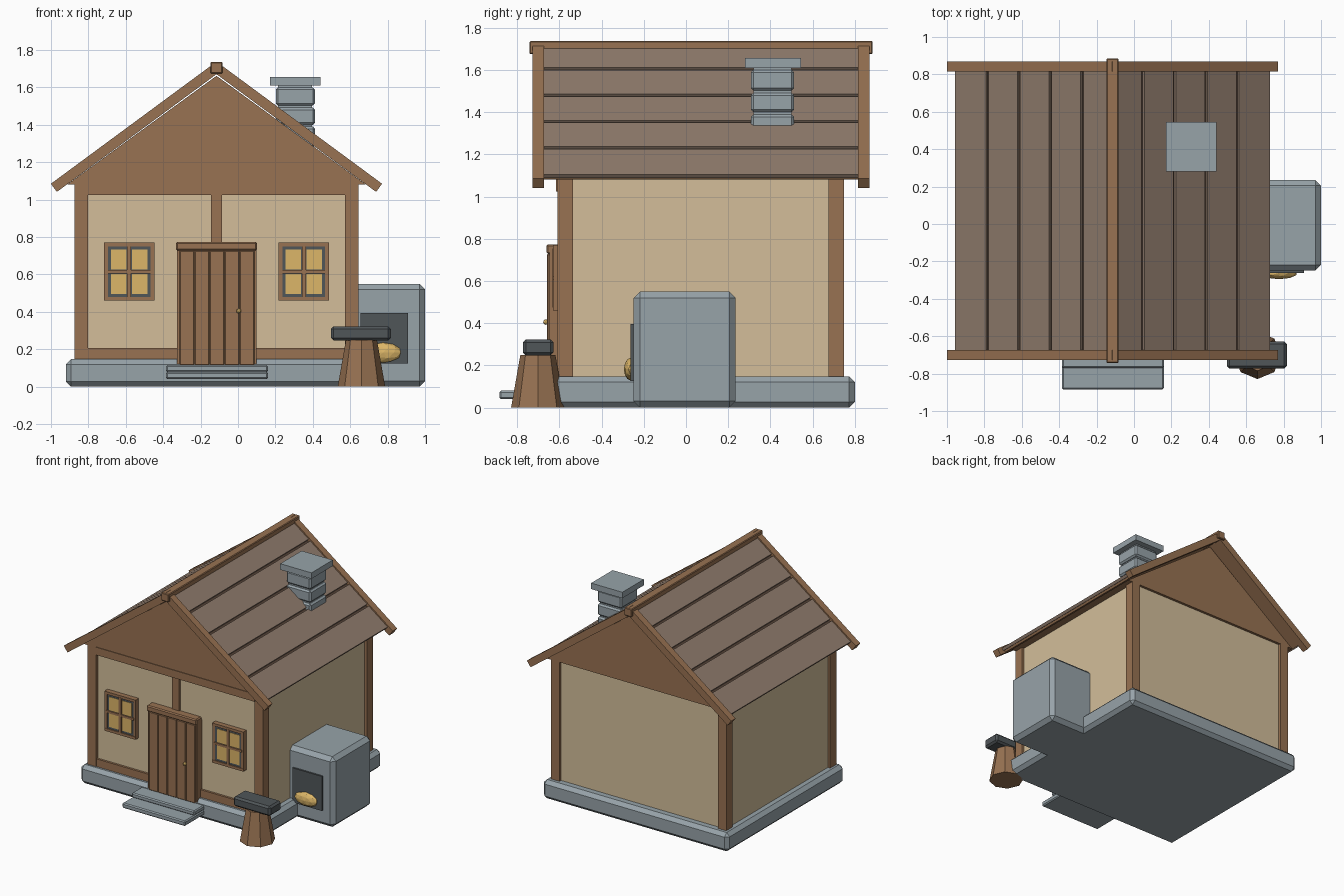
import bpy, bmesh, math
from mathutils import Matrix, Vector

if "Cube" in bpy.data.objects:
    bpy.data.objects.remove(bpy.data.objects["Cube"])


def mat(name, r, g, b):
    m = bpy.data.materials.new(name)
    lin = [((c / 255 + 0.055) / 1.055) ** 2.4 for c in (r, g, b)]
    m.diffuse_color = (*lin, 1)
    m.use_nodes = True
    m.node_tree.nodes["Principled BSDF"].inputs["Base Color"].default_value = m.diffuse_color
    return m


WOOD = mat("wood", 152, 114, 82)
PLASTER = mat("cream plaster", 211, 190, 154)
STONE = mat("grey stone", 151, 163, 169)
ROOF = mat("roof plank", 144, 124, 109)
GAP = mat("dark gap", 84, 66, 54)
IRON = mat("dark iron", 80, 86, 89)
GLOW = mat("warm yellow", 220, 182, 104)


def finish(name, bm, material):
    bmesh.ops.recalc_face_normals(bm, faces=bm.faces)
    me = bpy.data.meshes.new(name)
    bm.to_mesh(me)
    bm.free()
    me.materials.append(material)
    ob = bpy.data.objects.new(name, me)
    bpy.context.collection.objects.link(ob)
    return ob


def box(name, x, y, z, material, bevel=0):
    """Box from (min, max) ranges on each axis, with optional chamfer."""
    bm = bmesh.new()
    size = Vector((x[1] - x[0], y[1] - y[0], z[1] - z[0]))
    mid = Vector((sum(x) / 2, sum(y) / 2, sum(z) / 2))
    bmesh.ops.create_cube(bm, size=1, matrix=Matrix.Translation(mid) @ Matrix.Diagonal((*size, 1)))
    if bevel:
        bmesh.ops.bevel(bm, geom=bm.edges[:], offset=bevel, segments=1, affect='EDGES')
    return finish(name, bm, material)


def prism(name, pts, y0, y1, material):
    """Extrude an x-z outline along y."""
    bm = bmesh.new()
    a = [bm.verts.new((x, y0, z)) for x, z in pts]
    b = [bm.verts.new((x, y1, z)) for x, z in pts]
    n = len(pts)
    bm.faces.new(a)
    bm.faces.new(b)
    for i in range(n):
        bm.faces.new((a[i], a[(i + 1) % n], b[(i + 1) % n], b[i]))
    return finish(name, bm, material)


CX = -0.115          # house centre line
HW = 0.76            # half width over the posts
Y0, Y1 = -0.61, 0.75  # front and back of the posts
BASE, EAVE = 0.147, 1.08

# Foundation and steps
box("foundation", (-0.92, 0.69), (-0.65, 0.80), (0, BASE), STONE, 0.027)
box("lower_step", (-0.385, 0.16), (-0.885, -0.62), (0.04, 0.08), STONE, 0.008)
box("upper_step", (-0.385, 0.16), (-0.77, -0.62), (0.078, 0.115), STONE, 0.008)

# Walls and corner posts
box("walls", (CX - HW + 0.02, CX + HW - 0.02), (Y0 + 0.02, Y1 - 0.02), (BASE - 0.02, EAVE), PLASTER)
for sx, side in ((-1, "left"), (1, "right")):
    xs = sorted((CX + sx * HW, CX + sx * (HW - 0.073)))
    box(side + "_front_post", xs, (Y0, Y0 + 0.075), (BASE, EAVE), WOOD)
    box(side + "_back_post", xs, (Y1 - 0.075, Y1), (BASE, EAVE), WOOD)

# Front timber framing
box("sill_beam", (CX - 0.69, CX + 0.69), (Y0 + 0.003, Y0 + 0.05), (BASE, 0.207), WOOD)
box("top_beam", (CX - 0.69, CX + 0.69), (Y0 - 0.005, Y0 + 0.05), (1.025, EAVE + 0.005), WOOD)
box("centre_stud", (CX - 0.03, CX + 0.03), (Y0 + 0.003, Y0 + 0.05), (0.76, 1.03), WOOD)

# Gable
prism("gable", [(CX - 0.80, EAVE), (CX + 0.80, EAVE), (CX, 1.662)], Y0, Y1, WOOD)

# Roof: outlines measured along the slope (s) and into it (d)
ANG = math.radians(36.4)
TOP = 1.738


def slope(side, s0, s1, d0, d1):
    def pt(s, d):
        return (CX + side * (s * math.cos(ANG) - d * math.sin(ANG)),
                TOP - s * math.sin(ANG) - d * math.cos(ANG))
    t = math.tan(ANG)
    return [pt(max(s0, d0 * t), d0), pt(s1, d0), pt(s1, d1), pt(max(s0, d1 * t), d1)]


for side, label in ((-1, "left"), (1, "right")):
    prism(label + "_roof_deck", slope(side, 0, 1.04, 0.032, 0.05), -0.69, 0.83, WOOD)
    edges = [0, 0.21, 0.42, 0.63, 0.84, 1.052]
    for i in range(5):
        s0, s1 = edges[i] + 0.009 * (i > 0), edges[i + 1] - 0.009 * (i < 4)
        prism(f"{label}_roof_plank_{i + 1}", slope(side, s0, s1, 0.010, 0.033), -0.68, 0.82, ROOF)
        if i:
            prism(f"{label}_roof_gap_{i}", slope(side, edges[i] - 0.012, edges[i] + 0.012, 0.026, 0.034),
                  -0.678, 0.818, GAP)
    for y, end in ((-0.727, "front"), (0.815, "back")):
        prism(f"{label}_{end}_barge_board", slope(side, 0, 1.1, 0, 0.054), y, y + 0.054, WOOD)
box("ridge_beam", (CX - 0.033, CX + 0.033), (-0.742, 0.885), (1.675, 1.737), WOOD, 0.005)

# Chimney: stacked stones on a narrower core, with a cap
box("chimney_core", (0.215, 0.395), (0.32, 0.50), (1.2, 1.62), STONE)
for i, (z0, z1) in enumerate(((1.28, 1.39), (1.40, 1.492), (1.503, 1.60))):
    box(f"chimney_stone_{i + 1}", (0.202, 0.412), (0.307, 0.513), (z0, z1), STONE, 0.012)
box("chimney_cap", (0.17, 0.44), (0.28, 0.545), (1.61, 1.657), STONE)

# Door with five planks, lintel and knob
box("door_frame", (-0.325, 0.10), (-0.648, -0.58), (0.115, 0.75), WOOD)
for i in range(5):
    x = -0.312 + i * 0.0805
    box(f"door_plank_{i + 1}", (x, x + 0.078), (-0.658, -0.62), (0.115, 0.728), WOOD, 0.004)
box("door_lintel", (-0.332, 0.102), (-0.662, -0.59), (0.728, 0.774), WOOD, 0.008)
bm = bmesh.new()
bmesh.ops.create_icosphere(bm, subdivisions=2, radius=0.013, matrix=Matrix.Translation((0.004, -0.664, 0.405)))
finish("door_knob", bm, GLOW)

# Windows, mirrored about the centre line
ZM = 0.615
for sx, side in ((-1, "left"), (1, "right")):
    c = CX + sx * 0.467
    n = side + "_window"
    box(n + "_panel", (c - 0.12, c + 0.12), (-0.622, -0.57), (ZM - 0.14, ZM + 0.14), IRON)
    for k in (-1, 1):
        xs = sorted((c + k * 0.114, c + k * 0.135))
        box(f"{n}_jamb_{k + 2}", xs, (-0.627, -0.58), (ZM - 0.155, ZM + 0.155), WOOD)
        zs = sorted((ZM + k * 0.134, ZM + k * 0.155))
        box(f"{n}_rail_{k + 2}", (c - 0.135, c + 0.135), (-0.63, -0.58), zs, WOOD)
        for j in (-1, 1):
            box(f"{n}_pane_{k + 2}_{j + 2}", sorted((c + k * 0.014, c + k * 0.098)), (-0.625, -0.62),
                sorted((ZM + j * 0.012, ZM + j * 0.118)), GLOW)
    box(n + "_upright_bar", (c - 0.011, c + 0.011), (-0.632, -0.6), (ZM - 0.14, ZM + 0.14), WOOD)
    box(n + "_cross_bar", (c - 0.12, c + 0.12), (-0.632, -0.6), (ZM - 0.009, ZM + 0.009), WOOD)

# Forge with dark opening and fire
box("forge", (0.58, 1.0), (-0.248, 0.235), (0, 0.55), STONE, 0.03)
box("forge_opening", (0.655, 0.91), (-0.262, -0.24), (0.125, 0.395), IRON)
bm = bmesh.new()
bmesh.ops.create_icosphere(bm, subdivisions=2, radius=1, matrix=Matrix.Translation((0.775, -0.262, 0.182))
                           @ Matrix.Diagonal((0.10, 0.033, 0.054, 1)))
finish("forge_fire", bm, GLOW)

# Anvil on a tapered eight-sided stump
bm = bmesh.new()
bmesh.ops.create_cone(bm, cap_ends=True, segments=8, radius1=0.127, radius2=0.083, depth=0.25,
                      matrix=Matrix.Translation((0.66, -0.702, 0.125)))
finish("stump", bm, WOOD)
box("anvil", (0.497, 0.817), (-0.773, -0.628), (0.247, 0.323), IRON, 0.014)
